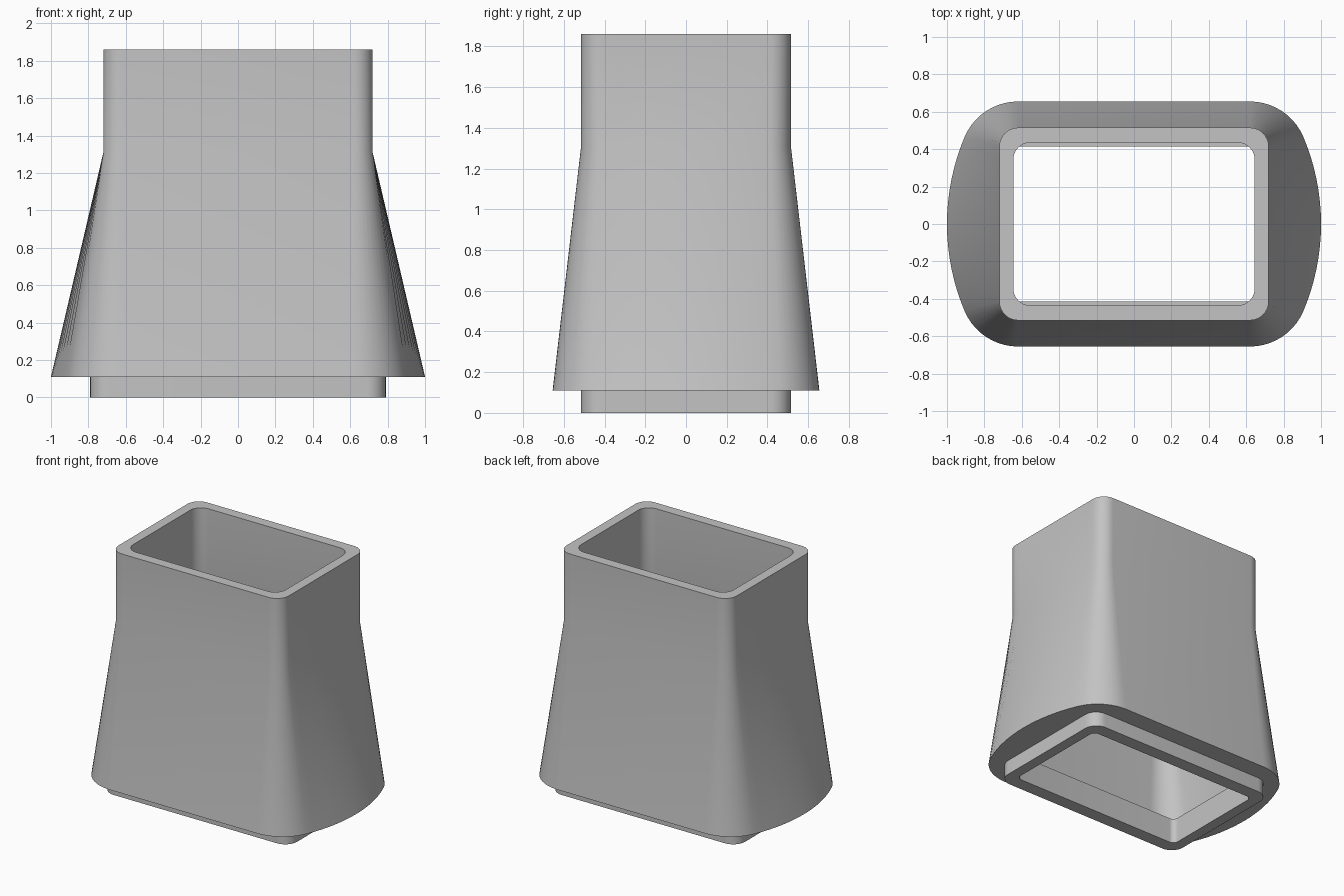
import bpy, bmesh, math

if "Cube" in bpy.data.objects:
    bpy.data.objects.remove(bpy.data.objects["Cube"])

SIDE, CORNER = 8, 10  # segments along half a side and round a corner


def outline(hx, hy, r, side_radius=None):
    """Rounded rectangle, counter-clockwise; side_radius bows the two ends outward."""
    cy = hy - r
    if side_radius is None:
        cx, start = hx - r, 0.0
        quarter = [(hx, cy * i / SIDE) for i in range(SIDE)]
    else:
        # corner arc is tangent to the bowed end
        start = math.asin(cy / (side_radius - r))
        ox = hx - side_radius
        cx = ox + (side_radius - r) * math.cos(start)
        quarter = [(ox + side_radius * math.cos(start * i / SIDE),
                    side_radius * math.sin(start * i / SIDE)) for i in range(SIDE)]
    for i in range(CORNER + 1):
        a = start + (math.pi / 2 - start) * i / CORNER
        quarter.append((cx + r * math.cos(a), cy + r * math.sin(a)))
    half = quarter + [(-x, y) for x, y in reversed(quarter)]
    return half + [(-x, -y) for x, y in half[1:-1]]


def full_loop(pts):
    """Keep one point at each end of the long axis."""
    return pts


def shell(name, sections, material):
    """Skin a closed run of (outline, z) sections, last one joined to the first."""
    bm = bmesh.new()
    rings = [[bm.verts.new((x, y, z)) for x, y in pts] for pts, z in sections]
    for a, b in zip(rings, rings[1:] + rings[:1]):
        n = len(a)
        for i in range(n):
            j = (i + 1) % n
            bm.faces.new((a[i], a[j], b[j], b[i]))
    bmesh.ops.recalc_face_normals(bm, faces=bm.faces)
    mesh = bpy.data.meshes.new(name)
    bm.to_mesh(mesh)
    bm.free()
    mesh.materials.append(material)
    obj = bpy.data.objects.new(name, mesh)
    bpy.context.collection.objects.link(obj)
    bpy.context.view_layer.objects.active = obj
    obj.select_set(True)
    bpy.ops.object.shade_smooth_by_angle(angle=math.radians(30))
    return obj


grey = bpy.data.materials.new("light grey")
grey.diffuse_color = (0.55, 0.55, 0.55, 1)
grey.use_nodes = True
grey.node_tree.nodes["Principled BSDF"].inputs["Base Color"].default_value = grey.diffuse_color

collar_out = outline(0.79, 0.515, 0.10)
collar_in = outline(0.71, 0.415, 0.04)
skirt_out = outline(1.00, 0.655, 0.31, 1.195)
skirt_in = outline(0.92, 0.575, 0.23, 1.115)
neck_out = outline(0.72, 0.515, 0.10)
neck_in = outline(0.645, 0.435, 0.09)

# hollow sleeve: collar, flared skirt, straight neck, then back down the inside
shell("flared_sleeve", [
    (collar_out, 0.0), (collar_out, 0.11),
    (skirt_out, 0.11), (neck_out, 1.31), (neck_out, 1.86),
    (neck_in, 1.86), (neck_in, 1.31), (skirt_in, 0.19),
    (collar_in, 0.19), (collar_in, 0.0),
], grey)
